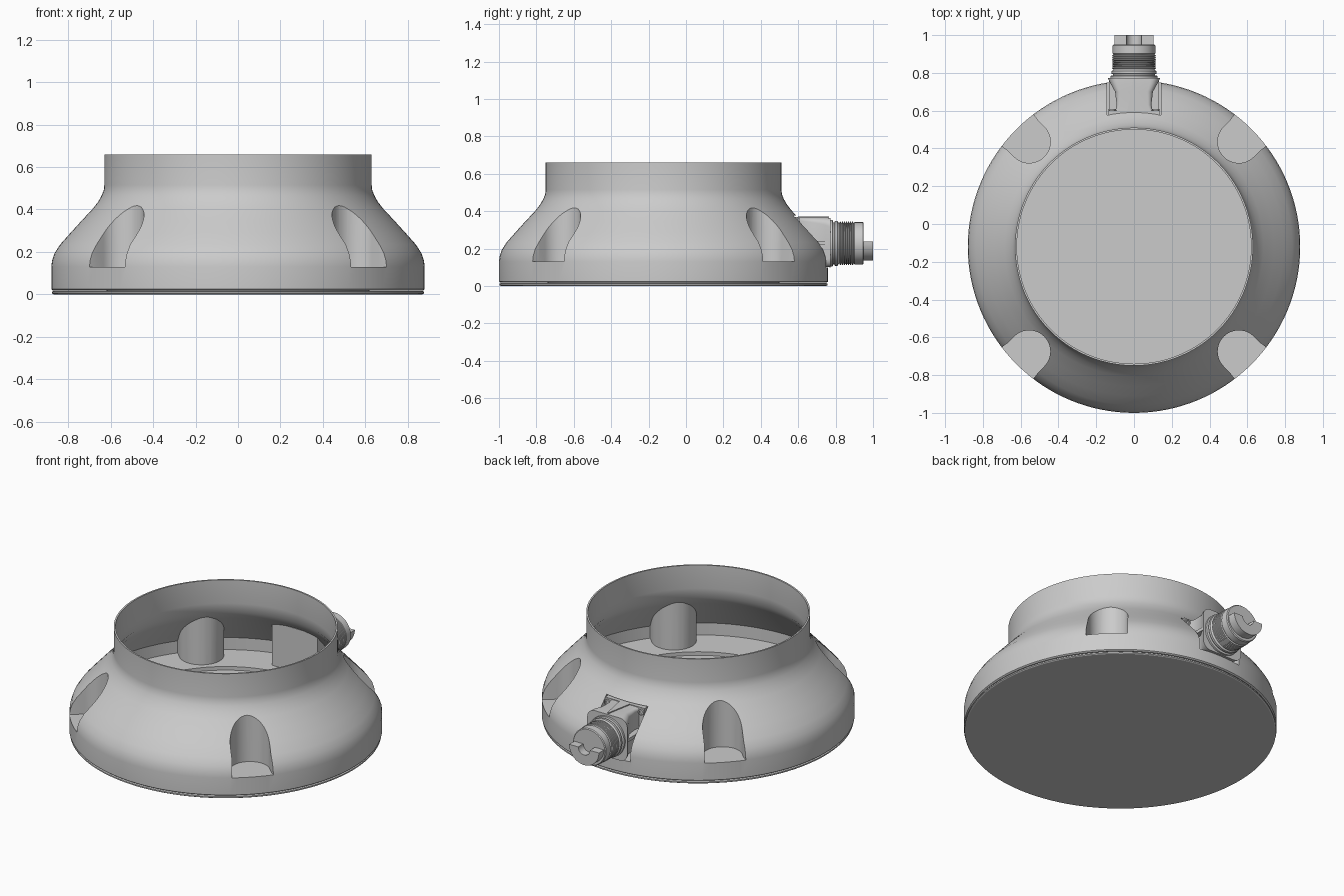
import bpy, bmesh, math
from mathutils import Matrix, Vector

if "Cube" in bpy.data.objects:
    bpy.data.objects.remove(bpy.data.objects["Cube"])

CY = -0.12          # centre of the round housing
ZC = 0.228          # height of the connector axis
ALONG_Y = Matrix.Translation((0, 0, ZC)) @ Matrix.Rotation(-math.pi / 2, 4, 'X')


def finish(name, bm, matrix=Matrix()):
    bmesh.ops.transform(bm, matrix=matrix, verts=bm.verts)
    bmesh.ops.recalc_face_normals(bm, faces=bm.faces)
    me = bpy.data.meshes.new(name)
    bm.to_mesh(me)
    bm.free()
    ob = bpy.data.objects.new(name, me)
    bpy.context.collection.objects.link(ob)
    return ob


def loft(name, rings, matrix=Matrix()):
    """Capped solid through rings of equal point count."""
    bm = bmesh.new()
    rows = [[bm.verts.new(p) for p in r] for r in rings]
    n = len(rows[0])
    for a, b in zip(rows, rows[1:]):
        for i in range(n):
            j = (i + 1) % n
            bm.faces.new((a[i], a[j], b[j], b[i]))
    bm.faces.new(rows[0])
    bm.faces.new(rows[-1])
    return finish(name, bm, matrix)


def lathe(name, profile, matrix=Matrix(), n=96):
    ang = [2 * math.pi * i / n for i in range(n)]
    return loft(name, [[(r * math.cos(a), r * math.sin(a), z) for a in ang]
                       for r, z in profile], matrix)


def prism(name, outline, z0, z1, matrix=Matrix()):
    return loft(name, [[(x, y, z) for x, y in outline] for z in (z0, z1)], matrix)


def box(name, x0, x1, y0, y1, z0, z1):
    return prism(name, [(x0, y0), (x1, y0), (x1, y1), (x0, y1)], z0, z1)


def activate(ob):
    bpy.ops.object.select_all(action='DESELECT')
    ob.select_set(True)
    bpy.context.view_layer.objects.active = ob


def cut(ob, cutter):
    m = ob.modifiers.new("cut", 'BOOLEAN')
    m.operation, m.solver, m.object = 'DIFFERENCE', 'EXACT', cutter
    activate(ob)
    bpy.ops.object.modifier_apply(modifier=m.name)
    bpy.data.objects.remove(cutter)


def smooth(ob, deg=30):
    activate(ob)
    bpy.ops.object.shade_smooth_by_angle(angle=math.radians(deg))


def cut_recesses(ob, grow):
    # four round-ended bolt pockets plus the connector recess
    r = 0.112 + grow
    arc = [math.radians(90 + 180 * i / 24) for i in range(25)]
    outline = [(0.785 + r * math.cos(a), r * math.sin(a)) for a in arc]
    outline += [(0.83, -r), (1.0, -r - 0.025), (1.0, r + 0.025), (0.83, r)]
    for k in range(4):
        m = Matrix.Translation((0, CY, 0)) @ Matrix.Rotation(math.radians(45 + 90 * k), 4, 'Z')
        cut(ob, prism("pocket_cutter", outline, 0.13 - grow, 0.9, m))
    cut(ob, box("recess_cutter", -0.142 - grow, 0.142 + grow, 0.57 - grow, 1.1,
                0.098 - grow, 0.376 + grow))


# Housing: flared outer form minus an offset inner form
centre = Matrix.Translation((0, CY, 0))
housing = lathe("housing", [
    (0.872, 0.018), (0.88, 0.024), (0.88, 0.13), (0.876, 0.16), (0.864, 0.195),
    (0.838, 0.235), (0.79, 0.289), (0.74, 0.344), (0.685, 0.403), (0.66, 0.435),
    (0.643, 0.465), (0.633, 0.49), (0.63, 0.515), (0.63, 0.66)], centre, 128)
cut_recesses(housing, 0)
cavity = lathe("cavity_cutter", [
    (0.625, -0.1), (0.625, 0.12), (0.85, 0.12), (0.85, 0.195), (0.822, 0.232),
    (0.67, 0.4), (0.63, 0.455), (0.62, 0.515), (0.62, 0.8)], centre, 128)
cut_recesses(cavity, 0.014)
cut(housing, cavity)
smooth(housing)

# Base cover with a raised inner floor
base = lathe("base_cover", [(0.87, 0), (0.876, 0.004), (0.876, 0.012), (0.868, 0.016),
                            (0.62, 0.016), (0.62, 0.1)], centre, 128)
smooth(base)

# Connector mounting plate and waisted block
box("connector_plate", -0.135, 0.135, 0.565, 0.6, 0.103, 0.37)


def block_ring(y, w, top, bottom, rnd):
    pts = []
    for cx, cz, a0 in ((1, 1, 0), (-1, 1, 90), (-1, -1, 180), (1, -1, 270)):
        x = cx * (w - rnd)
        z = top - rnd if cz > 0 else bottom + rnd
        for i in range(7):
            a = math.radians(a0 + 15 * i)
            pts.append((x + rnd * math.cos(a), y, z + rnd * math.sin(a)))
    return pts


block = loft("connector_block", [
    block_ring(0.595, 0.1, 0.366, 0.106, 0.015), block_ring(0.63, 0.092, 0.366, 0.106, 0.02),
    block_ring(0.7, 0.1, 0.366, 0.104, 0.03), block_ring(0.745, 0.125, 0.366, 0.102, 0.04),
    block_ring(0.772, 0.138, 0.364, 0.1, 0.05)])
smooth(block)

# Triangular rib on top of the block, and side ribs
prism("top_rib", [(-0.035, 0.6), (0.035, 0.6), (0.004, 0.765), (-0.004, 0.765)], 0.36, 0.372)
for s in (-1, 1):
    box("side_rib", *sorted((s * 0.085, s * 0.132)), 0.6, 0.765, 0.22, 0.24)
    # Plate screws
    for z in (0.13, 0.343):
        m = Matrix.Translation((s * 0.116, 0.6, z)) @ Matrix.Rotation(-math.pi / 2, 4, 'X')
        smooth(lathe("plate_screw", [(0.018, -0.005), (0.018, 0.01), (0.011, 0.01), (0.009, 0.004)], m, 20))

# Threaded barrel
profile = [(0.1, 0.76), (0.124, 0.772), (0.124, 0.784), (0.112, 0.787), (0.112, 0.793),
           (0.12, 0.796), (0.12, 0.81), (0.112, 0.814)]
for i in range(7):
    y = 0.82 + 0.011 * i
    profile += [(0.108, y), (0.116, y + 0.003), (0.116, y + 0.007), (0.108, y + 0.01)]
profile += [(0.113, 0.902), (0.113, 0.945), (0.108, 0.95)]
barrel = lathe("connector_barrel", profile, ALONG_Y, 64)
smooth(barrel)

# Half-round tip with a central notch
outer = [(0.102 * math.cos(a), 0.102 * math.sin(a))
         for a in (math.pi * i / 24 for i in range(25))]
inner = [(-0.04 * math.cos(a), 0.04 * math.sin(a))
         for a in (math.pi * i / 16 for i in range(17))]
tip = prism("connector_tip", outer + inner, 0.93, 1.0,
            Matrix.Translation((0, 0, 0.01)) @ ALONG_Y)
smooth(tip)
